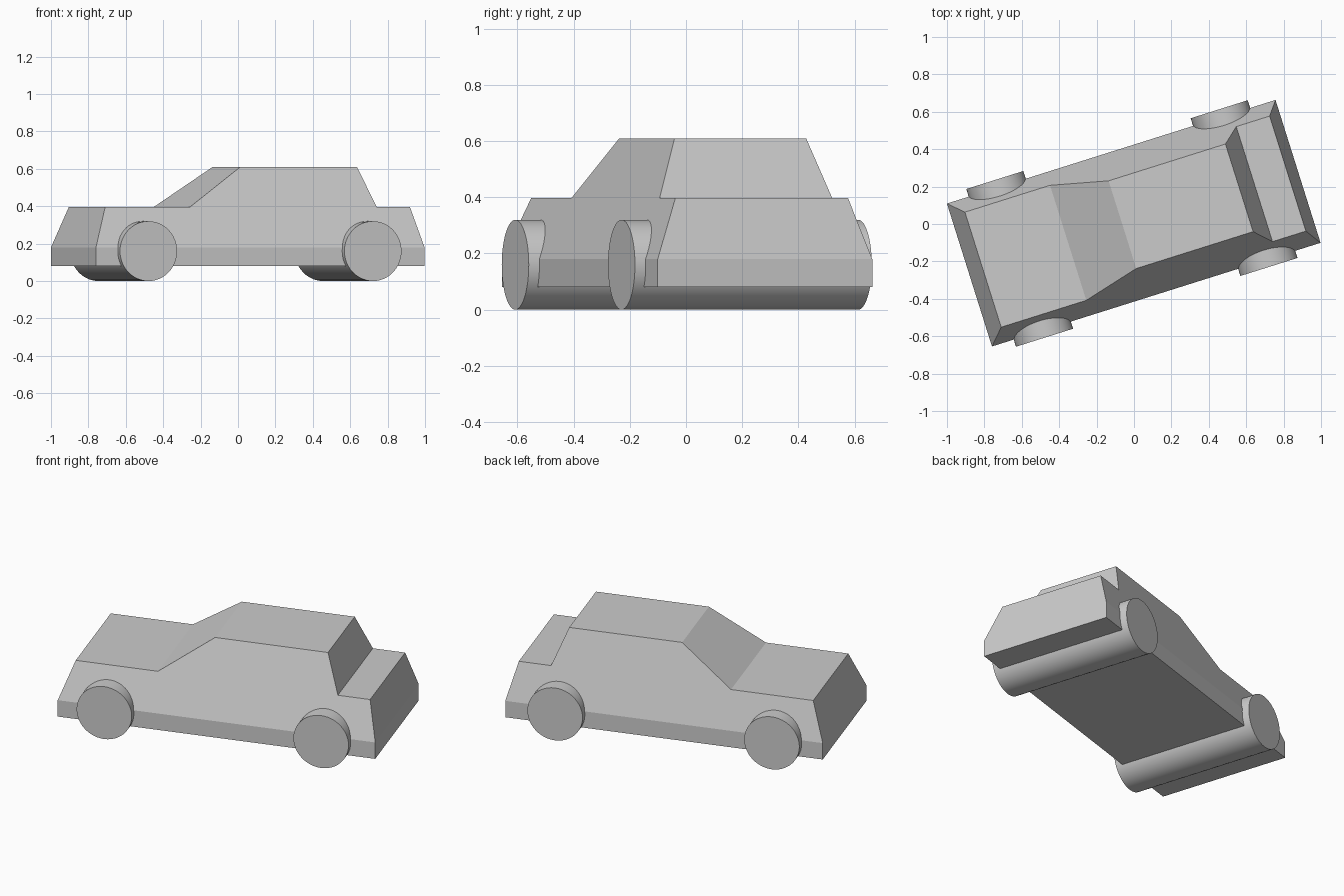
import bpy, bmesh, math
from mathutils import Matrix

if "Cube" in bpy.data.objects:
    bpy.data.objects.remove(bpy.data.objects["Cube"])

TURN = Matrix.Rotation(math.radians(17.5), 4, 'Z')

# Body: side outline (length, height), with both sides leaning in above the sill
profile = [(-0.921, 0.08), (0.921, 0.08), (0.921, 0.18), (0.865, 0.397),
           (0.678, 0.397), (0.595, 0.61), (-0.06, 0.61), (-0.366, 0.397),
           (-0.843, 0.397), (-0.921, 0.18)]


def side_y(z, left):
    rise = max(0.0, z - 0.18)
    return 0.405 - 0.335 * rise if left else -0.396 + 0.385 * rise


bm = bmesh.new()
right = [bm.verts.new((x, side_y(z, False), z)) for x, z in profile]
left = [bm.verts.new((x, side_y(z, True), z)) for x, z in profile]
n = len(profile)
for i in range(n):
    j = (i + 1) % n
    bm.faces.new((right[i], left[i], left[j], right[j]))
for side in (right, left):
    bm.faces.new((side[0], side[1], side[2], side[9]))   # sill band
    bm.faces.new(side[2:])                               # upper side
bmesh.ops.recalc_face_normals(bm, faces=bm.faces)
mesh = bpy.data.meshes.new("car_body")
bm.to_mesh(mesh)
bm.free()
body = bpy.data.objects.new("car_body", mesh)
bpy.context.collection.objects.link(body)
body.matrix_world = TURN

# Wheels: each pair is one cylinder running across the full width
for name, x in (("front_wheels", -0.639), ("rear_wheels", 0.619)):
    bpy.ops.mesh.primitive_cylinder_add(vertices=48, radius=0.16, depth=0.884)
    wheels = bpy.context.object
    wheels.name = name
    wheels.matrix_world = (TURN @ Matrix.Translation((x, 0.006, 0.16))
                           @ Matrix.Rotation(math.pi / 2, 4, 'X'))
    bpy.ops.object.shade_smooth_by_angle(angle=math.radians(30))
